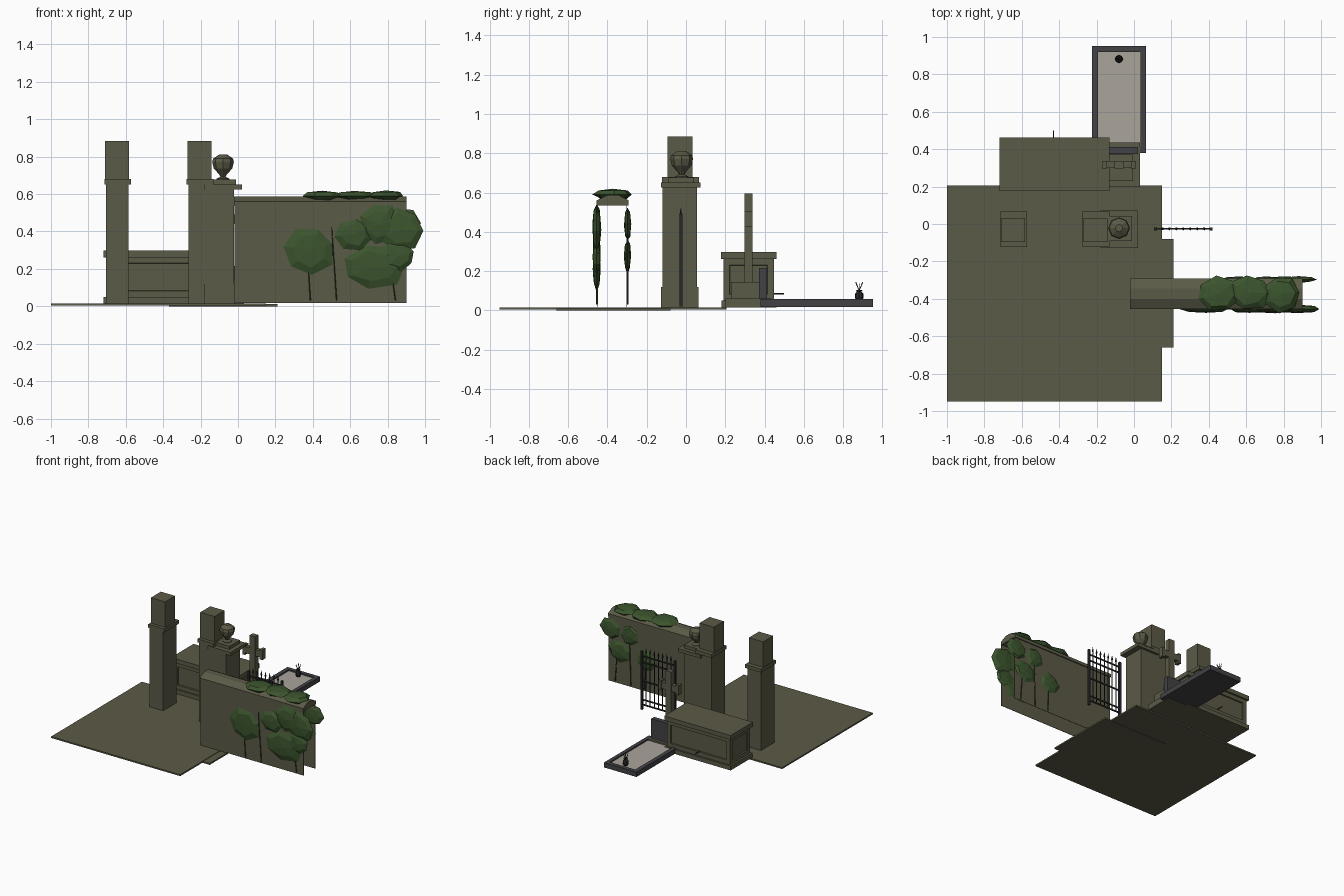
import bpy, bmesh, math, random
from mathutils import Vector, Matrix

random.seed(4)


def mat(name, r, g, b):
    m = bpy.data.materials.new(name)
    m.diffuse_color = (r, g, b, 1)
    return m


STONE = mat("olive_stone", 0.105, 0.103, 0.063)
LEAF = mat("ivy_green", 0.045, 0.09, 0.027)
STEM = mat("ivy_stem", 0.035, 0.04, 0.018)
KERB = mat("dark_granite", 0.055, 0.055, 0.062)
GRAVEL = mat("pale_gravel", 0.40, 0.375, 0.33)
IRON = mat("black_iron", 0.022, 0.022, 0.025)


def finish(name, bm, material):
    bmesh.ops.recalc_face_normals(bm, faces=bm.faces[:])
    me = bpy.data.meshes.new(name)
    bm.to_mesh(me)
    bm.free()
    me.materials.append(material)
    ob = bpy.data.objects.new(name, me)
    bpy.context.collection.objects.link(ob)
    return ob


def add_box(bm, x0, x1, y0, y1, z0, z1):
    m = Matrix.Translation(((x0 + x1) / 2, (y0 + y1) / 2, (z0 + z1) / 2))
    m = m @ Matrix.Diagonal((x1 - x0, y1 - y0, z1 - z0, 1))
    bmesh.ops.create_cube(bm, size=1, matrix=m)


def boxes(name, material, *dims):
    bm = bmesh.new()
    for d in dims:
        add_box(bm, *d)
    return finish(name, bm, material)


def add_rod(bm, a, b, r, r2=None, seg=6):
    a, b = Vector(a), Vector(b)
    rot = (b - a).to_track_quat('Z', 'Y').to_matrix().to_4x4()
    bmesh.ops.create_cone(bm, cap_ends=True, segments=seg, radius1=r,
                          radius2=r if r2 is None else r2, depth=(b - a).length,
                          matrix=Matrix.Translation((a + b) / 2) @ rot)


def lathe(name, material, cx, cy, profile, seg):
    bm = bmesh.new()
    rings = [[bm.verts.new((cx + r * math.cos(2 * math.pi * i / seg),
                            cy + r * math.sin(2 * math.pi * i / seg), z))
              for i in range(seg)] for r, z in profile]
    for lo, hi in zip(rings, rings[1:]):
        for i in range(seg):
            j = (i + 1) % seg
            bm.faces.new((lo[i], lo[j], hi[j], hi[i]))
    bm.faces.new(rings[0])
    bm.faces.new(rings[-1])
    return finish(name, bm, material)


# Ground slabs
boxes("ground_slab", STONE, (-1, 0.15, -0.95, 0.205, 0.004, 0.016))
boxes("path_slab", STONE, (-0.37, 0.21, -0.66, -0.08, 0, 0.012))

# Gate pillars: shaft, collar and tall top block
for name, x in (("left_pillar", -0.645), ("right_pillar", -0.205)):
    boxes(name, STONE,
          (x - 0.06, x + 0.06, -0.118, 0.053, 0.015, 0.655),
          (x - 0.07, x + 0.073, -0.122, 0.067, 0.652, 0.68),
          (x - 0.065, x + 0.062, -0.095, 0.032, 0.68, 0.885))

# Shorter pier carrying the urn
boxes("urn_pier", STONE,
      (-0.18, -0.022, -0.12, 0.055, 0.015, 0.625),
      (-0.178, -0.018, -0.128, 0.063, 0.015, 0.118),
      (-0.18, 0.022, -0.128, 0.073, 0.625, 0.652),
      (-0.145, -0.012, -0.09, 0.042, 0.652, 0.678))
lathe("urn", STONE, -0.08, -0.022,
      [(0.035, 0.675), (0.035, 0.682), (0.014, 0.692), (0.02, 0.704), (0.05, 0.738),
       (0.058, 0.772), (0.053, 0.79), (0.02, 0.812)], 8)

# Boundary wall: two open-ended sheets under a ridged coping
boxes("wall_sheets", STONE,
      (-0.02, 0.9, -0.45, -0.447, 0.018, 0.54),
      (-0.02, 0.9, -0.303, -0.3, 0.018, 0.54))
bm = bmesh.new()
section = [(-0.455, 0.535), (-0.292, 0.535), (-0.292, 0.56),
           (-0.345, 0.588), (-0.4, 0.588), (-0.455, 0.56)]
ends = [[bm.verts.new((x, y, z)) for y, z in section] for x in (-0.022, 0.9)]
for i in range(6):
    j = (i + 1) % 6
    bm.faces.new((ends[0][i], ends[0][j], ends[1][j], ends[1][i]))
for e in ends:
    bm.faces.new(e)
finish("wall_coping", bm, STONE)

# Chest tomb with sunken side panels
boxes("tomb_base_and_lid", STONE,
      (-0.72, -0.13, 0.18, 0.46, 0.015, 0.05),
      (-0.72, -0.13, 0.177, 0.462, 0.262, 0.297))
bm = bmesh.new()
add_box(bm, -0.705, -0.145, 0.19, 0.447, 0.05, 0.262)
sides = [f for f in bm.faces if abs(f.normal.z) < 0.5]
bmesh.ops.inset_individual(bm, faces=sides, thickness=0.045)
bmesh.ops.inset_individual(bm, faces=sides, thickness=0.003, depth=-0.01)
finish("tomb_body", bm, STONE)
bm = bmesh.new()
add_rod(bm, (-0.43, 0.435, 0.085), (-0.43, 0.5, 0.085), 0.004)
finish("tomb_peg", bm, IRON)

# Stone cross on a stepped plinth
boxes("cross_plinth", STONE,
      (-0.19, 0.033, 0.2, 0.435, 0.015, 0.06),
      (-0.155, -0.005, 0.23, 0.372, 0.06, 0.145))
boxes("cross", STONE,
      (-0.105, -0.055, 0.297, 0.338, 0.14, 0.595),
      (-0.17, 0.01, 0.299, 0.336, 0.44, 0.49),
      (-0.17, -0.145, 0.297, 0.338, 0.425, 0.505),
      (-0.015, 0.01, 0.297, 0.338, 0.425, 0.505))

# Grave kerb, gravel bed and headstone
boxes("grave_kerb", KERB,
      (-0.225, -0.192, 0.38, 0.952, 0.018, 0.057),
      (0.035, 0.065, 0.38, 0.952, 0.018, 0.057),
      (-0.192, 0.035, 0.92, 0.952, 0.018, 0.057),
      (-0.192, 0.035, 0.38, 0.412, 0.018, 0.057),
      (-0.192, 0.035, 0.412, 0.92, 0.018, 0.03))
boxes("grave_bed", GRAVEL, (-0.192, 0.035, 0.412, 0.92, 0.03, 0.047))
boxes("headstone", KERB, (-0.145, 0.022, 0.373, 0.412, 0.02, 0.215))

# Flower vase with bare stalks
lathe("vase", IRON, -0.08, 0.882,
      [(0.014, 0.045), (0.022, 0.065), (0.021, 0.085), (0.012, 0.096), (0.017, 0.105)], 8)
bm = bmesh.new()
for i in range(6):
    a = i * math.pi / 3
    add_rod(bm, (-0.08, 0.882, 0.1),
            (-0.08 + 0.02 * math.cos(a), 0.882 + 0.02 * math.sin(a), 0.135 + 0.005 * (i % 3)),
            0.002, seg=4)
finish("vase_stalks", bm, IRON)

# Iron gate: stiles, rails, and pointed bars
bm = bmesh.new()
for x in (0.115, 0.412):
    add_box(bm, x - 0.008, x + 0.008, -0.034, -0.018, 0.02, 0.49)
for z in (0.06, 0.1, 0.25, 0.4, 0.45):
    add_box(bm, 0.115, 0.412, -0.03, -0.022, z - 0.005, z + 0.005)
for i in range(1, 8):
    x = 0.115 + i * 0.297 / 8
    add_rod(bm, (x, -0.026, 0.06), (x, -0.026, 0.485), 0.004, seg=5)
    add_rod(bm, (x, -0.026, 0.485), (x, -0.026, 0.525), 0.008, 0, seg=5)
finish("iron_gate", bm, IRON)


# Ivy clumps: faceted lenses, given as centre and half sizes
def clump(name, c, s, axis):
    bm = bmesh.new()
    bmesh.ops.create_uvsphere(bm, u_segments=7, v_segments=4, radius=1)
    turn = Matrix.Rotation(random.uniform(0, 6), 3, 'Z')
    tilt = Matrix.Rotation(math.pi / 2, 3, 'X') if axis == 'Y' else Matrix.Identity(3)
    for v in bm.verts:
        p = tilt @ (turn @ (v.co * random.uniform(0.88, 1.1)))
        v.co = Vector(c) + Vector((p.x * s[0], p.y * s[1], p.z * s[2]))
    finish(name, bm, LEAF)


front = [(0.385, 0.3, 0.135, 0.125), (0.62, 0.385, 0.1, 0.085), (0.755, 0.44, 0.11, 0.11),
         (0.87, 0.41, 0.125, 0.115), (0.73, 0.21, 0.18, 0.12), (0.86, 0.27, 0.09, 0.08)]
back = [(0.88, 0.44, 0.09, 0.085), (0.8, 0.28, 0.1, 0.085),
        (0.71, 0.43, 0.08, 0.085), (0.56, 0.27, 0.09, 0.085)]
for i, (x, z, a, b) in enumerate(front):
    clump(f"front_ivy_{i}", (x, -0.455, z), (a, 0.022, b), 'Y')
for i, (x, z, a, b) in enumerate(back):
    clump(f"back_ivy_{i}", (x, -0.298, z), (a, 0.018, b), 'Y')
for i, (x, y, a) in enumerate([(0.45, -0.375, 0.12), (0.62, -0.365, 0.12), (0.79, -0.375, 0.1)]):
    clump(f"top_ivy_{i}", (x, y, 0.59), (a, 0.095, 0.028), 'Z')

# Ivy stems
bm = bmesh.new()
for y, x0, x1, z1 in ((-0.454, 0.385, 0.37, 0.28), (-0.454, 0.525, 0.5, 0.42),
                      (-0.454, 0.84, 0.81, 0.25), (-0.297, 0.84, 0.82, 0.3),
                      (-0.297, 0.58, 0.57, 0.25), (-0.297, 0.7, 0.71, 0.4)):
    add_rod(bm, (x0, y, 0.03), (x1, y, z1), 0.005, 0.003, seg=5)
finish("ivy_stems", bm, STEM)
